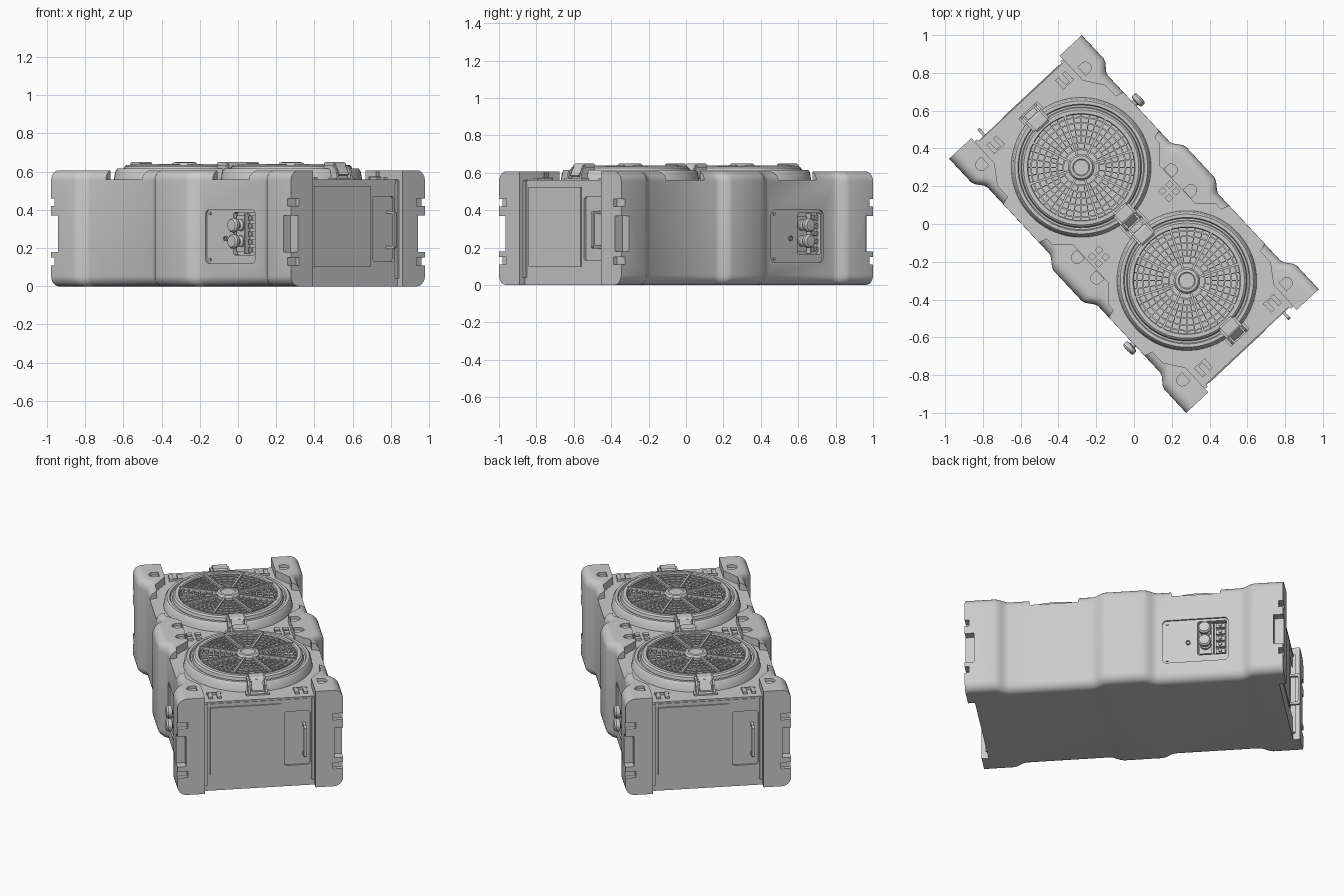
import bpy, bmesh
from math import sin, cos, pi, radians
from mathutils import Matrix

if "Cube" in bpy.data.objects:
    bpy.data.objects.remove(bpy.data.objects["Cube"])

parts = []


def prism(bm, pts, lo, hi, axis='z'):
    put = {'z': lambda a, b, t: (a, b, t), 'y': lambda a, b, t: (a, t, b), 'x': lambda a, b, t: (t, a, b)}[axis]
    rows = [[bm.verts.new(put(a, b, t)) for a, b in pts] for t in (lo, hi)]
    bm.faces.new(rows[0])
    bm.faces.new(rows[1][::-1])
    n = len(pts)
    for i in range(n):
        j = (i + 1) % n
        bm.faces.new((rows[0][i], rows[0][j], rows[1][j], rows[1][i]))
    return rows[0] + rows[1]


def box(bm, x0, x1, y0, y1, z0, z1):
    return prism(bm, [(x0, y0), (x1, y0), (x1, y1), (x0, y1)], z0, z1)


def rrect(a0, a1, b0, b1, r, n=5):
    pts = []
    for k, (ca, cb) in enumerate([(a1 - r, b1 - r), (a0 + r, b1 - r), (a0 + r, b0 + r), (a1 - r, b0 + r)]):
        for i in range(n + 1):
            t = pi / 2 * (k + i / n)
            pts.append((ca + r * cos(t), cb + r * sin(t)))
    return pts


def lathe(bm, prof, a, b, segs=64, axis='z', closed=False):
    rings = []
    for s in range(segs):
        t = 2 * pi * s / segs
        ring = []
        for r, h in prof:
            p, q = a + r * cos(t), b + r * sin(t)
            ring.append(bm.verts.new((p, q, h) if axis == 'z' else (p, h, q)))
        rings.append(ring)
    m = len(prof)
    for s in range(segs):
        A, B = rings[s], rings[(s + 1) % segs]
        for i in range(m if closed else m - 1):
            j = (i + 1) % m
            bm.faces.new((A[i], B[i], B[j], A[j]))


def finish(name, bm, twice=True):
    # twice: repeat the part turned half way round
    bmesh.ops.remove_doubles(bm, verts=bm.verts, dist=1e-5)
    if twice:
        d = bmesh.ops.duplicate(bm, geom=bm.verts[:] + bm.edges[:] + bm.faces[:])
        vs = [g for g in d['geom'] if isinstance(g, bmesh.types.BMVert)]
        bmesh.ops.rotate(bm, verts=vs, cent=(0, 0, 0), matrix=Matrix.Rotation(pi, 3, 'Z'))
    bmesh.ops.recalc_face_normals(bm, faces=bm.faces[:])
    me = bpy.data.meshes.new(name)
    bm.to_mesh(me)
    bm.free()
    ob = bpy.data.objects.new(name, me)
    bpy.context.collection.objects.link(ob)
    parts.append(ob)
    return ob


# body: rounded sections lofted along the length, with bulges at ends and middle
def half_width(u):
    u = abs(u)
    t = (u - .11) / .08 if u < .4 else (.75 - u) / .08
    t = min(max(t, 0), 1)
    return .48 - .045 * t * t * (3 - 2 * t)


half = [.11, .13, .15, .17, .19, .67, .69, .71, .73, .75, .92]
bm = bmesh.new()
rows = []
for u in [-s for s in half[::-1]] + half:
    w = half_width(u)
    rows.append([bm.verts.new((u, a, b)) for a, b in rrect(-w, w, 0, .607, .055, 6)])
n = len(rows[0])
for A, B in zip(rows, rows[1:]):
    for i in range(n):
        j = (i + 1) % n
        bm.faces.new((A[i], A[j], B[j], B[i]))
bm.faces.new(rows[0])
bm.faces.new(rows[-1])
body = finish("case_body", bm, False)

cutters = []
# sunken deck, leaving raised pads on the side edges
q = [(1, .32), (.74, .32), (.64, .39), (.56, .39), (.52, .55), (.30, .55), (.26, .39), (.22, .39), (.14, .31)]
top = q + [(-u, v) for u, v in q[::-1]]
bm = bmesh.new()
prism(bm, top + [(u, -v) for u, v in top[::-1]], .56, .8)
cutters.append(finish("deck_cutter", bm, False))

# end recess, corner grips, hatch recess and D-shaped sockets
bm = bmesh.new()
box(bm, .88, 1.1, -.32, .32, -.1, .7)
for s in (-1, 1):
    def corner(u, v0, v1, z0, z1):
        a, b = sorted((s * v0, s * v1))
        box(bm, u, 1.1, a, b, z0, z1)
    corner(.865, .43, .6, .18, .37)
    corner(.895, .42, .6, .42, .46)
    corner(.895, .42, .6, .11, .15)
    for u, v in ((.78, .365), (.075 * s, .33)):
        arc = [(u + .03 * cos(pi * i / 8), s * (v + .012 + .03 * sin(pi * i / 8))) for i in range(9)]
        if u > .5 or s > 0:
            prism(bm, arc + [(u - .03, s * (v - .015)), (u + .03, s * (v - .015))], .59, .7)
arc = [(-.075 + .03 * cos(pi * i / 8), .342 + .03 * sin(pi * i / 8)) for i in range(9)]
prism(bm, arc + [(-.105, .315), (-.045, .315)], .59, .7)
prism(bm, rrect(.217, .598, .12, .40, .025), -.6, -.425, 'y')
cutters.append(finish("recess_cutter", bm))

# deep connector pocket and handle pocket
bm = bmesh.new()
prism(bm, rrect(.42, .588, .165, .385, .01), -.6, -.395, 'y')
prism(bm, rrect(.145, .295, .13, .47, .015), .868, 1.1, 'x')
cutters.append(finish("pocket_cutter", bm))

for c in cutters:
    c.hide_render = True
    m = body.modifiers.new("cut", 'BOOLEAN')
    m.operation, m.solver, m.object = 'DIFFERENCE', 'EXACT', c
dg = bpy.context.evaluated_depsgraph_get()
cut = bpy.data.meshes.new_from_object(body.evaluated_get(dg))
body.modifiers.clear()
body.data = cut
for c in cutters:
    parts.remove(c)
    bpy.data.objects.remove(c)

# fan housings
F = .41
bm = bmesh.new()
lathe(bm, [(.372, .55), (.362, .605), (.352, .616), (.335, .616), (.33, .606), (.32, .606), (.315, .626),
           (.305, .634), (.285, .634), (.28, .628), (.28, .588), (0, .588)], F, 0, 72)
finish("fan_housing", bm)

# grille rings, spokes and ribs
bm = bmesh.new()
for r in (.095, .13, .165, .2, .235, .265):
    lathe(bm, [(r - .004, .618), (r + .004, .618), (r + .004, .63), (r - .004, .63)], F, 0, 48, closed=True)


def spoke(r0, r1, w, z0, z1, ang):
    vs = box(bm, r0, r1, -w, w, z0, z1)
    bmesh.ops.transform(bm, verts=vs, matrix=Matrix.Translation((F, 0, 0)) @ Matrix.Rotation(ang, 4, 'Z'))


for i in range(8):
    spoke(.06, .29, .006, .618, .64, radians(45 * i + 20))
for i in range(40):
    spoke(.13 if i % 2 else .095, .285, .0025, .618, .627, radians(9 * i + 2))
finish("fan_grille", bm)
bm = bmesh.new()
lathe(bm, [(.07, .588), (.07, .636), (.06, .648), (.045, .65), (.04, .646), (0, .646)], F, 0, 40)
finish("fan_hub", bm)

# clasps on both ends of each fan
bm = bmesh.new()
for s in (1, -1):
    def side(pts, v0, v1):
        prism(bm, [(F + s * r, z) for r, z in pts], v0, v1, 'y')
    for v in (-.055, .043):
        side([(.30, .60), (.31, .632), (.37, .632), (.40, .61), (.415, .55), (.34, .55)], v, v + .012)
    side([(.295, .625), (.295, .643), (.305, .65), (.36, .65), (.372, .642), (.372, .628)], -.043, .043)
    side([(.362, .64), (.374, .642), (.405, .585), (.392, .58)], -.034, .034)
    side([(.34, .55), (.34, .60), (.385, .595), (.385, .55)], -.045, .045)
    side([(.34, .55), (.34, .568), (.415, .568), (.415, .55)], -.068, .068)
finish("fan_clasp", bm)

# small latch blocks on the deck
bm = bmesh.new()
for du in (-.025, .025):
    for dv in (-.025, .025):
        box(bm, du - .016, du + .016, .255 + dv - .016, .255 + dv + .016, .55, .574)
for s in (-1, 1):
    c = .25 * s
    box(bm, .775, .785, c - .04, c + .04, .55, .574)
    for dv in (-.025, .025):
        box(bm, .785, .84, c + dv - .012, c + dv + .012, .55, .572)
finish("deck_latch", bm)

# end panel and pull handle
bm = bmesh.new()
box(bm, .87, .887, -.285, .125, .10, .525)
box(bm, .87, .884, -.305, .305, .535, .55)
for s in (-1, 1):
    box(bm, .87, .895, s * .31 - .008, s * .31 + .008, .04, .555)
finish("end_panel", bm)
bm = bmesh.new()
prism(bm, [(.86, .195), (.92, .195), (.93, .205), (.93, .385), (.92, .395), (.86, .395),
           (.86, .38), (.912, .38), (.916, .374), (.916, .216), (.912, .21), (.86, .21)], .251, .267, 'y')
finish("pull_handle", bm)

# hatch knobs, connectors and hook
bm = bmesh.new()
for z in (.32, .235):
    lathe(bm, [(.03, -.39), (.03, -.425), (.018, -.432), (.018, -.445), (.034, -.45), (.038, -.458),
               (.038, -.472), (.03, -.482), (0, -.484)], .465, z, 24, 'y')
finish("hatch_knob", bm)
bm = bmesh.new()
box(bm, .508, .515, -.43, -.39, .168, .382)
for i in range(5):
    z = .19 + .042 * i
    box(bm, .525, .578, -.415, -.39, z - .013, z + .013)
    lathe(bm, [(.009, -.41), (.009, -.425), (0, -.425)], .55, z, 12, 'y')
box(bm, .43, .50, -.41, -.39, .18, .37)
for dz in (.14, .38):
    lathe(bm, [(.008, -.42), (.008, -.432), (0, -.432)], .245, dz, 12, 'y')
lathe(bm, [(.014, -.42), (.014, -.434), (.009, -.434), (.009, -.42)], .365, .25, 16, 'y')
finish("hatch_connector", bm)

# turn the whole model on its diagonal and shade
for ob in parts:
    ob.data.transform(Matrix.Rotation(radians(-47), 4, 'Z'))
    bpy.ops.object.select_all(action='DESELECT')
    ob.select_set(True)
    bpy.context.view_layer.objects.active = ob
    bpy.ops.object.shade_smooth_by_angle(angle=radians(32))
